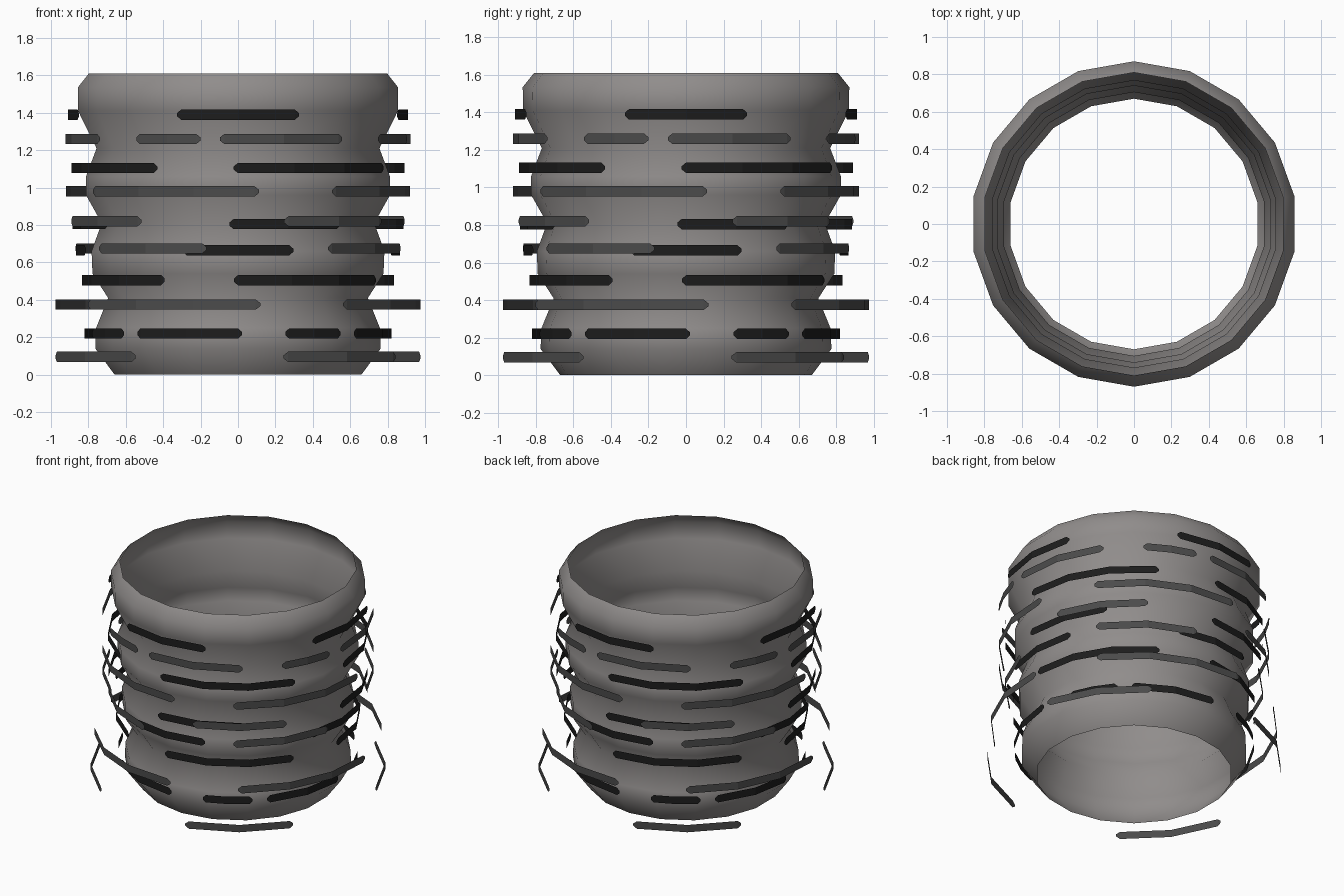
import bpy, bmesh
from math import sin, cos, radians, hypot

if "Cube" in bpy.data.objects:
    bpy.data.objects.remove(bpy.data.objects["Cube"])

SIDES = 18


def make_object(name, bm, color=None):
    mesh = bpy.data.meshes.new(name)
    bm.to_mesh(mesh)
    bm.free()
    obj = bpy.data.objects.new(name, mesh)
    bpy.context.collection.objects.link(obj)
    if color:
        mat = bpy.data.materials.get(color[0]) or bpy.data.materials.new(color[0])
        mat.diffuse_color = color[1]
        mat.use_nodes = True
        mat.node_tree.nodes["Principled BSDF"].inputs["Base Color"].default_value = mat.diffuse_color
        mesh.materials.append(mat)
    return obj


# Open wavy sleeve: one thin surface swept around z, (radius, height)
profile = [(.67, 0), (.775, .14), (.77, .25), (.705, .41),
           (.79, .54), (.795, .66), (.74, .81),
           (.825, .96), (.825, 1.06), (.768, 1.21),
           (.868, 1.41), (.87, 1.535), (.81, 1.61)]
bm = bmesh.new()
rings = []
for r, z in profile:
    rings.append([bm.verts.new((r * sin(radians(360 * i / SIDES)),
                                -r * cos(radians(360 * i / SIDES)), z))
                  for i in range(SIDES)])
for low, high in zip(rings, rings[1:]):
    for i in range(SIDES):
        j = (i + 1) % SIDES
        bm.faces.new((low[i], low[j], high[j], high[i]))
for f in bm.faces:
    f.smooth = True
make_object("wavy_sleeve", bm, ("warm_grey", (.28, .265, .26, 1)))

BLACK = ("black", (.012, .012, .012, 1))
GREY = ("dark_grey", (.07, .07, .07, 1))


def strip_row(name, color, z, r, start, end, width=.055):
    """Four floating curved strips with clipped tips, a quarter turn apart."""
    bm = bmesh.new()
    steps = max(2, round((end - start) / 20))
    tip = 1.5
    a0, a1 = start + tip, end - tip
    angles = [start] + [a0 + (a1 - a0) * k / steps for k in range(steps + 1)] + [end]
    for quarter in range(4):
        pairs = []
        for k, a in enumerate(angles):
            is_tip = k in (0, len(angles) - 1)
            h = width * (.15 if is_tip else .5)
            a = radians(a + 90 * quarter)
            pairs.append([bm.verts.new((r * sin(a), -r * cos(a), z + s * h))
                          for s in (-1, 1)])
        for p, q in zip(pairs, pairs[1:]):
            bm.faces.new((p[0], q[0], q[1], p[1]))
    make_object(name, bm, color)


# Rows from top to bottom: colour, height, radius, start and end angle from front
rows = [(BLACK, 1.39, .91, -21, 21),
        (GREY, 1.26, .925, -36, -12.5), (GREY, 1.26, .925, -6, 37),
        (BLACK, 1.105, .89, -1.5, 61),
        (GREY, .98, .925, -57, 7),
        (GREY, .82, .925, 15.5, 56),
        (BLACK, .805, .885, -3, 38),
        (GREY, .675, .885, -57, -11),
        (BLACK, .665, .865, -20, 20),
        (BLACK, .505, .835, -1.5, 62),
        (GREY, .375, .98, -55, 7),
        (BLACK, .22, .82, -41, 1.5), (BLACK, .22, .82, 18, 42),
        (GREY, .095, 1.005, 14, 57)]
for n, row in enumerate(rows):
    strip_row("strip_row_%02d" % (n + 1), *row)
